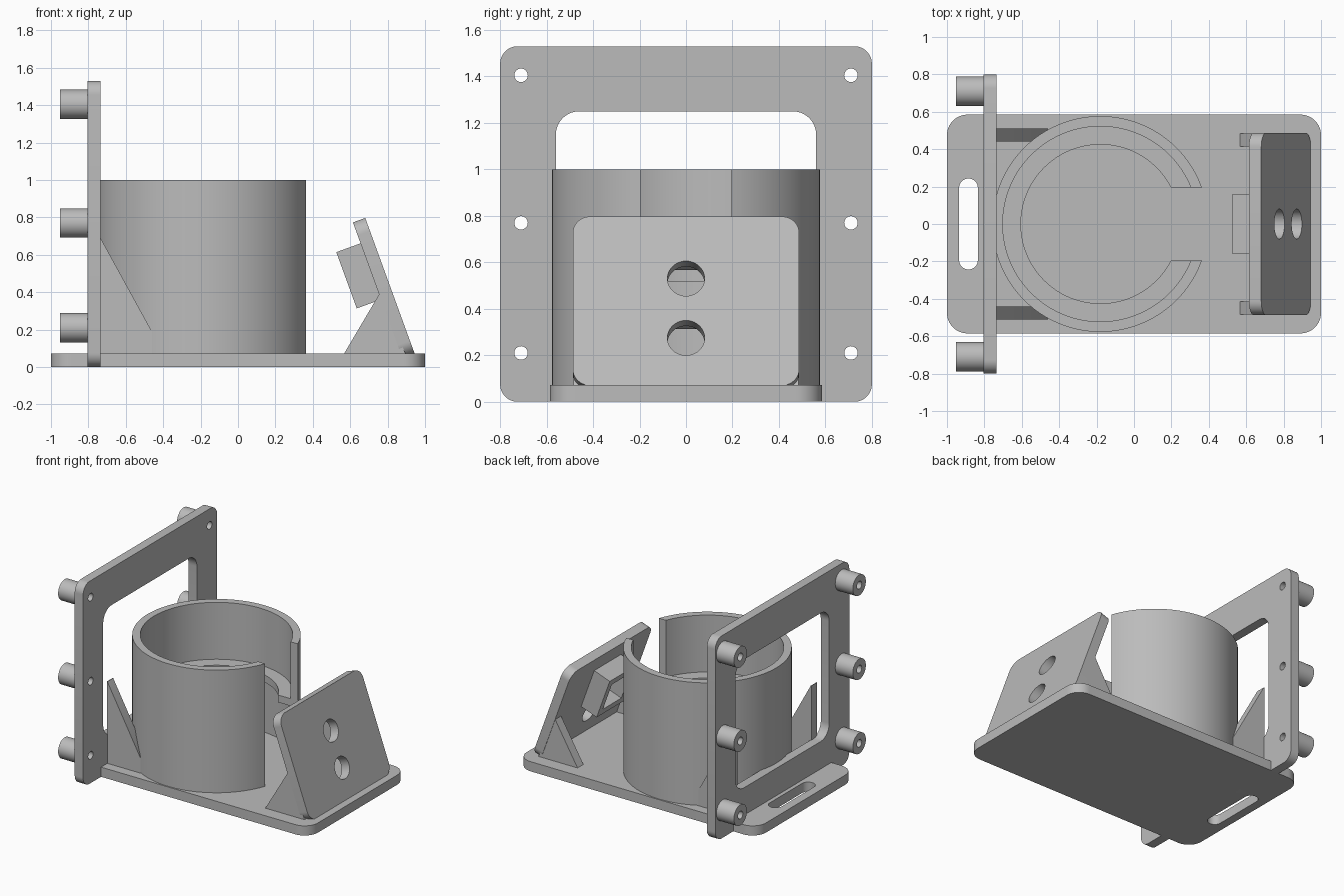
import bpy, bmesh, math
from mathutils import Matrix, Vector

cube = bpy.data.objects.get("Cube")
if cube:
    bpy.data.objects.remove(cube, do_unlink=True)

grey = bpy.data.materials.new("plain_grey")
grey.use_nodes = True
grey.diffuse_color = (0.5, 0.5, 0.5, 1)
grey.node_tree.nodes["Principled BSDF"].inputs["Base Color"].default_value = (0.5, 0.5, 0.5, 1)

X, Y, Z = Vector((1, 0, 0)), Vector((0, 1, 0)), Vector((0, 0, 1))


# Outline helpers, all in a flat (a, b) plane
def arc(cx, cy, r, start, end, steps):
    return [(cx + r * math.cos(start + (end - start) * i / steps),
             cy + r * math.sin(start + (end - start) * i / steps)) for i in range(steps + 1)]


def circle(cx, cy, r, steps=40):
    return arc(cx, cy, r, 0, math.tau, steps)[:-1]


def rounded(a0, a1, b0, b1, r=0.0):
    if r == 0:
        return [(a0, b0), (a1, b0), (a1, b1), (a0, b1)]
    corners = [(a1 - r, b1 - r), (a0 + r, b1 - r), (a0 + r, b0 + r), (a1 - r, b0 + r)]
    points = []
    for i, (a, b) in enumerate(corners):
        points += arc(a, b, r, i * math.pi / 2, (i + 1) * math.pi / 2, 10)
    return points


def open_ring(cx, outer, inner, half_gap):
    o, i = math.asin(half_gap / outer), math.asin(half_gap / inner)
    return arc(cx, 0, outer, o, math.tau - o, 80) + arc(cx, 0, inner, math.tau - i, i, 80)


# Extrude outlines (the first is the border, the rest are holes) from c0 to c1
def slab(name, outlines, c0, c1, a=X, b=Y, origin=(0, 0, 0)):
    curve = bpy.data.curves.new(name, "CURVE")
    curve.dimensions = "2D"
    curve.fill_mode = "BOTH"
    curve.extrude = (c1 - c0) / 2
    for points in outlines:
        spline = curve.splines.new("POLY")
        spline.points.add(len(points) - 1)
        for p, (u, v) in zip(spline.points, points):
            p.co = (u, v, 0, 1)
        spline.use_cyclic_u = True
    temp = bpy.data.objects.new(name + "_outline", curve)
    bpy.context.collection.objects.link(temp)
    graph = bpy.context.evaluated_depsgraph_get()
    mesh = bpy.data.meshes.new_from_object(temp.evaluated_get(graph))
    bpy.data.objects.remove(temp, do_unlink=True)
    bpy.data.curves.remove(curve)

    normal = a.cross(b)
    frame = Matrix((a, b, normal)).transposed().to_4x4()
    frame.translation = Vector(origin) + normal * (c0 + c1) / 2
    bm = bmesh.new()
    bm.from_mesh(mesh)
    bmesh.ops.remove_doubles(bm, verts=bm.verts, dist=0.0001)
    bm.transform(frame)
    bmesh.ops.recalc_face_normals(bm, faces=bm.faces)
    bm.to_mesh(mesh)
    bm.free()
    mesh.name = name
    mesh.materials.clear()
    mesh.materials.append(grey)
    obj = bpy.data.objects.new(name, mesh)
    bpy.context.collection.objects.link(obj)
    bpy.ops.object.select_all(action="DESELECT")
    obj.select_set(True)
    bpy.context.view_layer.objects.active = obj
    bpy.ops.object.shade_smooth_by_angle(angle=math.radians(30))
    return obj


# Base plate with a strap slot
slab("base_plate", [rounded(-1, 1, -0.585, 0.585, 0.11),
                    rounded(-0.935, -0.835, -0.243, 0.243, 0.0499)], 0, 0.073)

# Open cup with an inner shelf
slab("cup_wall", [open_ring(-0.18, 0.577, 0.522, 0.195)], 0.06, 1.0)
slab("cup_shelf", [open_ring(-0.18, 0.535, 0.425, 0.195)], 0.515, 0.57)

# Upright frame with mounting posts
post_spots = [(y, z) for y in (-0.71, 0.71) for z in (0.21, 0.77, 1.405)]
slab("upright_frame", [rounded(-0.8, 0.8, 0, 1.53, 0.075), rounded(-0.56, 0.56, 0.28, 1.25, 0.1)]
     + [circle(y, z, 0.029, 24) for y, z in post_spots], -0.805, -0.735, Y, Z)
for n, (y, z) in enumerate(post_spots):
    slab(f"mounting_post_{n + 1}", [circle(y, z, 0.078), circle(y, z, 0.029, 24)],
         -0.952, -0.805, Y, Z)

# Triangular braces for the frame and for the tilted plate
frame_brace = [(-0.74, 0.06), (-0.46, 0.06), (-0.46, 0.19), (-0.735, 0.69), (-0.74, 0.69)]
plate_brace = [(0.56, 0.06), (0.9, 0.06), (0.765, 0.39), (0.755, 0.39)]
for side, sign in (("left", 1), ("right", -1)):
    for name, shape, mid in (("frame", frame_brace, 0.475), ("plate", plate_brace, 0.449)):
        c = -sign * mid
        slab(f"{name}_brace_{side}", [shape], c - 0.035, c + 0.035, X, Z)

# Tilted sensor plate with two holes and a square sleeve behind the upper one
tilt = math.radians(20)
up = Vector((-math.sin(tilt), 0, math.cos(tilt)))
foot = (0.945, 0, 0.07)
slab("sensor_plate", [rounded(-0.487, 0.487, 0, 0.774, 0.075),
                      circle(0, 0.49, 0.08), circle(0, 0.218, 0.08)], -0.07, 0, Y, up, foot)
slab("sensor_sleeve", [rounded(-0.16, 0.16, 0.335, 0.655), rounded(-0.11, 0.11, 0.385, 0.605)],
     -0.208, -0.07, Y, up, foot)
